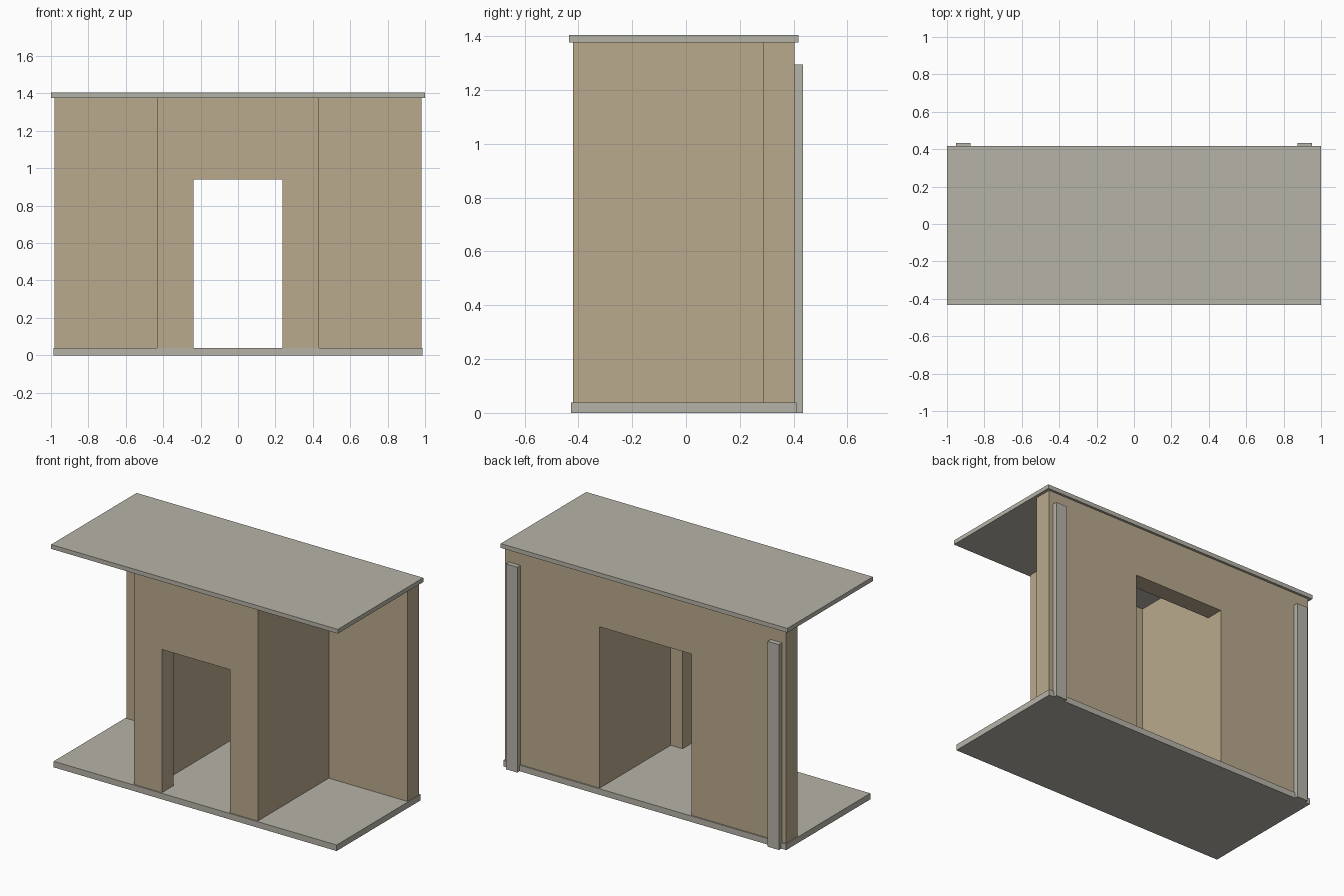
import bpy
import bmesh

cube = bpy.data.objects.get("Cube")
if cube:
    bpy.data.objects.remove(cube)


def material(name, colour):
    mat = bpy.data.materials.new(name)
    mat.use_nodes = True
    mat.diffuse_color = (*colour, 1)
    mat.node_tree.nodes["Principled BSDF"].inputs["Base Color"].default_value = (*colour, 1)
    return mat


TAN = material("tan plaster", (0.49, 0.40, 0.265))
GREY = material("grey concrete", (0.47, 0.455, 0.39))


def extrude_profile(name, profile, y0, y1, mat):
    """Extrude a closed outline in the x-z plane from y0 to y1."""
    bm = bmesh.new()
    face = bm.faces.new([bm.verts.new((x, y0, z)) for x, z in profile])
    moved = bmesh.ops.extrude_face_region(bm, geom=[face])["geom"]
    verts = [v for v in moved if isinstance(v, bmesh.types.BMVert)]
    bmesh.ops.translate(bm, vec=(0, y1 - y0, 0), verts=verts)
    bmesh.ops.recalc_face_normals(bm, faces=bm.faces)
    mesh = bpy.data.meshes.new(name)
    bm.to_mesh(mesh)
    bm.free()
    mesh.materials.append(mat)
    obj = bpy.data.objects.new(name, mesh)
    bpy.context.collection.objects.link(obj)
    return obj


def box(name, x0, x1, y0, y1, z0, z1, mat):
    return extrude_profile(name, [(x0, z0), (x1, z0), (x1, z1), (x0, z1)], y0, y1, mat)


def doorway_wall(name, half_width, half_door, door_top, y0, y1):
    """Wall with an open doorway reaching down to the floor."""
    right = [(half_door, door_top), (half_door, FLOOR), (half_width, FLOOR), (half_width, ROOF)]
    left = [(-x, z) for x, z in reversed(right)]
    return extrude_profile(name, right + left, y0, y1, TAN)


FLOOR, ROOF = 0.038, 1.377
PORCH, INNER = 0.432, 0.32
FRONT, BACK = -0.42, 0.403
THICK = 0.115

# Floor and roof slabs
box("floor_slab", -0.987, 0.987, -0.427, 0.411, 0, FLOOR, GREY)
box("roof_slab", -1, 1, -0.434, 0.418, ROOF, 1.404, GREY)

# Walls around the open central passage
doorway_wall("back_wall", 0.981, INNER, 1.055, BACK - THICK, BACK)
doorway_wall("porch_front_wall", PORCH, 0.237, 0.941, FRONT, FRONT + THICK)

# Mirrored porch sides and rear pilasters
for side, s in (("left", 1), ("right", -1)):
    x0, x1 = sorted((s * INNER, s * PORCH))
    box(f"porch_{side}_wall", x0, x1, FRONT + THICK, BACK - THICK, FLOOR, ROOF, TAN)
    x0, x1 = sorted((s * 0.873, s * 0.952))
    box(f"rear_{side}_pilaster", x0, x1, BACK, 0.434, 0, 1.295, GREY)
